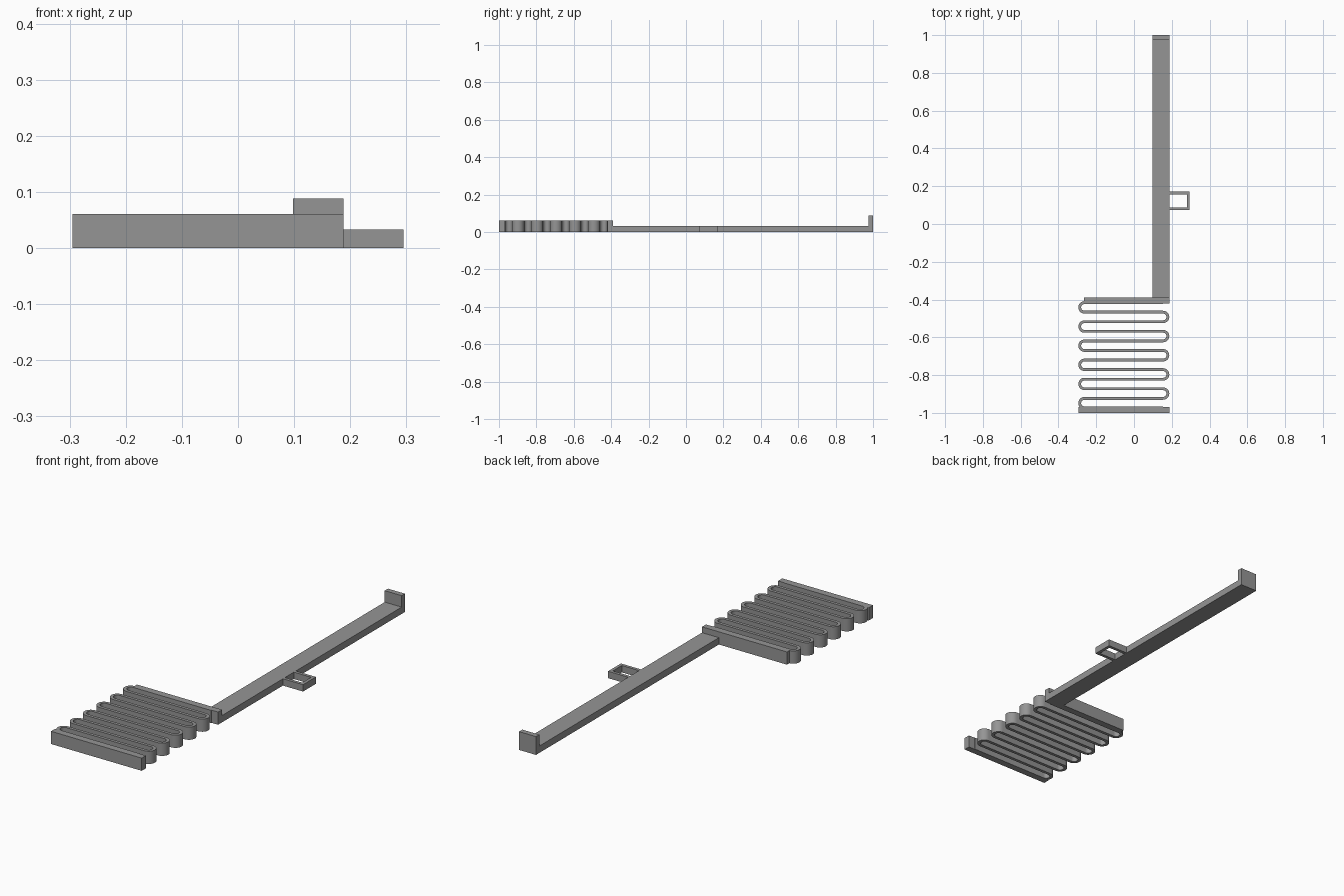
import bpy, bmesh, math

if "Cube" in bpy.data.objects:
    bpy.data.objects.remove(bpy.data.objects["Cube"])

grey = bpy.data.materials.new("mid grey")
grey.diffuse_color = (0.3, 0.3, 0.3, 1)
grey.use_nodes = True
grey.node_tree.nodes["Principled BSDF"].inputs["Base Color"].default_value = grey.diffuse_color


def finish(name, bm):
    bmesh.ops.recalc_face_normals(bm, faces=bm.faces)
    me = bpy.data.meshes.new(name)
    bm.to_mesh(me)
    bm.free()
    me.materials.append(grey)
    ob = bpy.data.objects.new(name, me)
    bpy.context.collection.objects.link(ob)
    return ob


def extrude_profile(name, points, axis, start, end):
    """Prism from a 2D outline: axis 'z' takes (x, y), axis 'x' takes (y, z)."""
    bm = bmesh.new()
    co = [(a, b, start) if axis == 'z' else (start, a, b) for a, b in points]
    face = bm.faces.new([bm.verts.new(c) for c in co])
    new = bmesh.ops.extrude_face_region(bm, geom=[face])["geom"]
    d = end - start
    bmesh.ops.translate(bm, verts=[v for v in new if isinstance(v, bmesh.types.BMVert)],
                        vec=(0, 0, d) if axis == 'z' else (d, 0, 0))
    return finish(name, bm)


def rect(x0, x1, y0, y1):
    return [(x0, y0), (x1, y0), (x1, y1), (x0, y1)]


BAR_H, SPRING_H = 0.033, 0.061
LEFT, RIGHT = -0.262, 0.154       # bend centres
PITCH, HALF, TOP = 0.0507, 0.0075, -0.416
BENDS, SEG = 11, 14

# Arm with upturned end tab
extrude_profile("arm", [(-0.39, 0), (1, 0), (1, 0.088), (0.975, 0.088),
                        (0.975, BAR_H), (-0.39, BAR_H)], 'x', 0.098, 0.188)

# Square side loop
extrude_profile("side_loop", [(0.188, 0.073), (0.295, 0.073), (0.295, 0.171), (0.188, 0.171),
                              (0.188, 0.156), (0.28, 0.156), (0.28, 0.088), (0.188, 0.088)],
                'z', 0, BAR_H)

# Spring end bars
extrude_profile("upper_end_bar", rect(-0.264, 0.188, -0.42, -0.39), 'z', 0, SPRING_H)
extrude_profile("lower_end_bar", rect(-0.295, 0.188, -1, -0.968), 'z', 0, SPRING_H)

# Serpentine spring: both offset sides of the zigzag path
side_a, side_b = [(RIGHT, TOP + HALF)], [(RIGHT, TOP - HALF)]
for k in range(BENDS):
    left = k % 2 == 0
    cx, cy = (LEFT if left else RIGHT), TOP - (k + 0.5) * PITCH
    s = -1 if left else 1
    for i in range(SEG + 1):
        t = math.pi * i / SEG
        outer, inner = [(cx + s * r * math.sin(t), cy + r * math.cos(t))
                        for r in (PITCH / 2 + HALF, PITCH / 2 - HALF)]
        side_a.append(outer if left else inner)
        side_b.append(inner if left else outer)
end_y = TOP - BENDS * PITCH
side_a.append((RIGHT, end_y - HALF))
side_b.append((RIGHT, end_y + HALF))

bm = bmesh.new()
rows = [[bm.verts.new((x, y, z)) for x, y in side]
        for side, z in ((side_a, 0), (side_b, 0), (side_b, SPRING_H), (side_a, SPRING_H))]
for i in range(len(side_a) - 1):
    for j in range(4):
        p, q = rows[j], rows[(j + 1) % 4]
        bm.faces.new((p[i], p[i + 1], q[i + 1], q[i]))
bm.faces.new([r[0] for r in rows])
bm.faces.new([r[-1] for r in rows])
spring = finish("serpentine_spring", bm)
bpy.context.view_layer.objects.active = spring
spring.select_set(True)
bpy.ops.object.shade_smooth_by_angle(angle=math.radians(30))
